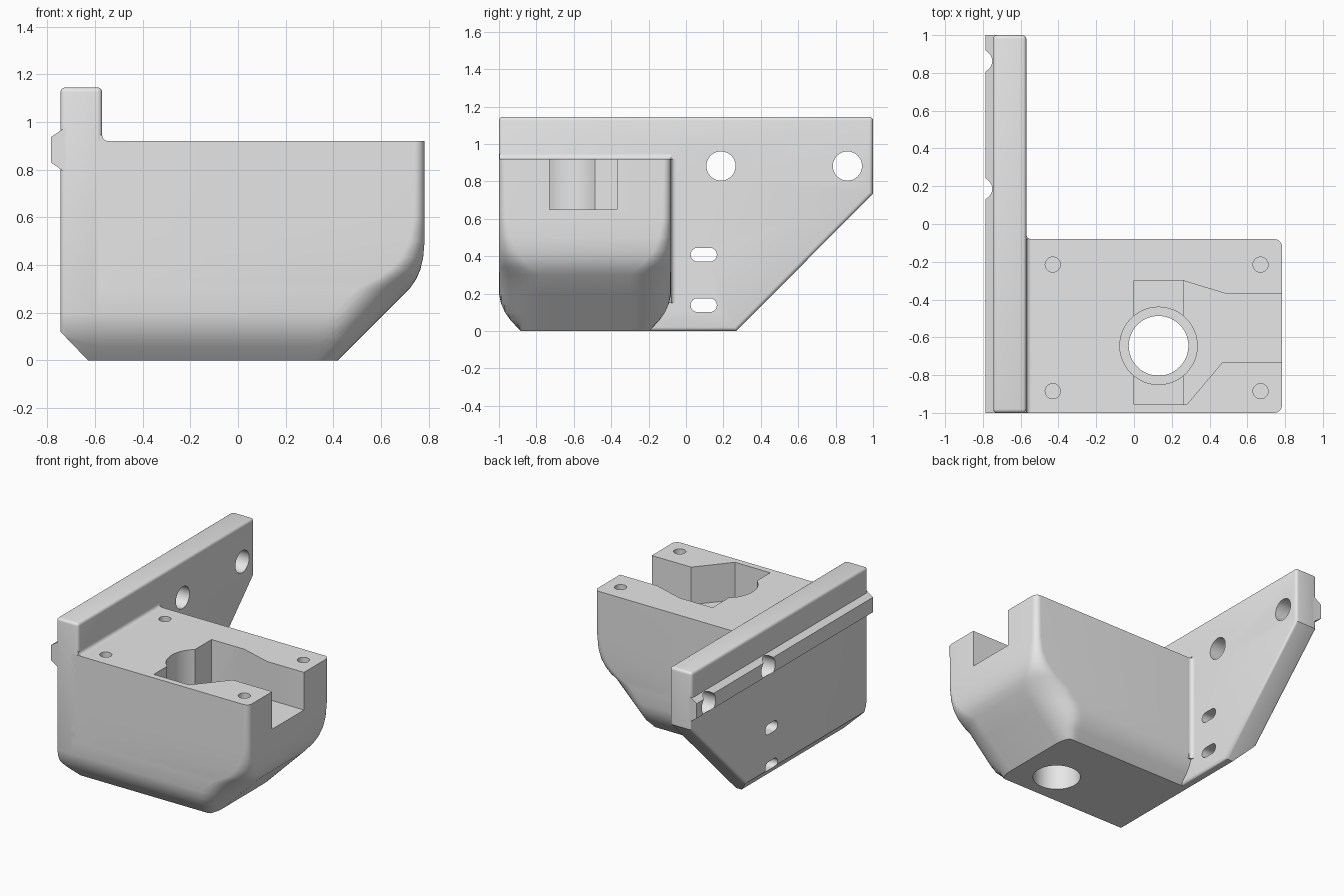
import bpy, bmesh
from math import sin, cos, pi, radians

old = bpy.data.objects.get("Cube")
if old:
    bpy.data.objects.remove(old, do_unlink=True)

grey = bpy.data.materials.new("light_grey")
grey.use_nodes = True
grey.diffuse_color = (0.8, 0.8, 0.8, 1)
grey.node_tree.nodes["Principled BSDF"].inputs["Base Color"].default_value = (0.8, 0.8, 0.8, 1)


def loft(name, rings):
    """Closed solid through a list of equal-length rings."""
    bm = bmesh.new()
    loops = [[bm.verts.new(p) for p in ring] for ring in rings]
    n = len(loops[0])
    for low, high in zip(loops, loops[1:]):
        for i in range(n):
            j = (i + 1) % n
            bm.faces.new((low[i], low[j], high[j], high[i]))
    bm.faces.new(loops[0])
    bm.faces.new(loops[-1])
    bmesh.ops.recalc_face_normals(bm, faces=bm.faces)
    mesh = bpy.data.meshes.new(name)
    bm.to_mesh(mesh)
    bm.free()
    mesh.materials.append(grey)
    obj = bpy.data.objects.new(name, mesh)
    bpy.context.collection.objects.link(obj)
    return obj


def prism(name, pts, axis, start, end):
    """Extrude a 2D outline along x, y or z."""
    place = {"x": lambda u, v, t: (t, u, v),
             "y": lambda u, v, t: (u, t, v),
             "z": lambda u, v, t: (u, v, t)}[axis]
    return loft(name, [[place(u, v, t) for u, v in pts] for t in (start, end)])


def arc(cx, cy, r, a, b, steps):
    return [(cx + r * cos(radians(a + (b - a) * i / steps)),
             cy + r * sin(radians(a + (b - a) * i / steps))) for i in range(steps + 1)]


def circle(cx, cy, r):
    return arc(cx, cy, r, 0, 360, 48)[:-1]


def apply(obj, mod):
    bpy.ops.object.select_all(action="DESELECT")
    bpy.context.view_layer.objects.active = obj
    obj.select_set(True)
    bpy.ops.object.modifier_apply(modifier=mod.name)


def cut(obj, *args):
    """Subtract a prism from obj."""
    cutter = prism("cutter", *args)
    mod = obj.modifiers.new("cut", "BOOLEAN")
    mod.operation = "DIFFERENCE"
    mod.solver = "EXACT"
    mod.object = cutter
    apply(obj, mod)
    bpy.data.objects.remove(cutter, do_unlink=True)


def smooth(obj):
    bpy.ops.object.select_all(action="DESELECT")
    bpy.context.view_layer.objects.active = obj
    obj.select_set(True)
    bpy.ops.object.shade_smooth_by_angle(angle=radians(30))


# Rounded lower edge shared by plate and housing: (height, inset)
LOWER = [(0, .115), (.06, .06), (.1, .032), (.15, .01), (.2, 0)]
FRONT, BACK, TOP = -1.0, -.08, .92
OUTER, INNER = -.745, -.57

# Mounting plate with softened edges
outline = [(FRONT + inset, z) for z, inset in reversed(LOWER)]
outline += [(.27, 0), (1, .735), (1, 1.145), (FRONT, 1.145)]
plate = prism("mounting_plate", outline, "x", OUTER, INNER)
bevel = plate.modifiers.new("soft_edges", "BEVEL")
bevel.width = .02
bevel.segments = 4
bevel.limit_method = "ANGLE"
bevel.angle_limit = radians(60)
apply(plate, bevel)

# Chamfer along the plate's outer foot
cut(plate, [(-.534, -.1), (-.845, .224), (-.845, -.1)], "y", -1.2, 1.2)

# Locating ridge on the outer face
ridge = prism("locating_ridge", [(-.72, .785), (-.785, .83), (-.785, .937), (-.72, .98)],
              "y", -1, 1)

# Bolt holes through plate and ridge, and slots through the plate
for y in (.187, .863):
    for part in (plate, ridge):
        cut(part, circle(y, .882, .078), "x", -1, -.4)
for z in (.408, .138):
    slot = arc(.128, z, .037, -90, 90, 12) + arc(.062, z, .037, 90, 270, 12)
    cut(plate, slot, "x", -1, -.4)

# Housing: sections of (height, side inset, outer reach, corner radius)
sections = [(z, inset, .42 + z, .22) for z, inset in LOWER]
sections += [(.3, 0, .72, .22), (.34, 0, .748, .17), (.38, 0, .765, .13),
             (.43, 0, .777, .095), (.5, 0, .783, .065), (.6, 0, .783, .045),
             (TOP, 0, .783, .04)]
mid, half = (FRONT + BACK) / 2, (BACK - FRONT) / 2
rings = []
for z, inset, reach, r in sections:
    h = half - inset
    corner = (arc(reach - r, r - half, r, -90, 0, 10)
              + arc(reach - r, half - r, r, 0, 90, 10))
    pts = [(-.62, -h)] + corner + [(-.62, h)]
    rings.append([(x, mid + max(-h, min(h, y)), z) for x, y in pts])
housing = loft("housing", rings)

# Open pocket, deeper cross channel, counterbore and through hole
cut(housing, [(0, -.30), (.26, -.30), (.49, -.37), (.9, -.37),
              (.9, -.73), (.47, -.73), (.28, -.955), (0, -.955)], "z", .65, 1.1)
cut(housing, [(0, -.30), (.26, -.30), (.26, -.955), (0, -.955)], "z", .55, 1.1)
cut(housing, circle(.13, -.645, .205), "z", .4, 1.1)
cut(housing, circle(.13, -.645, .158), "z", -.1, 1.1)

# Blind screw holes in the housing top
for x in (-.43, .67):
    for y in (-.215, -.885):
        cut(housing, circle(x, y, .04), "z", .62, 1.1)

# Small concave fillets where housing meets plate
f = .025


def cove(v):
    curve = arc(INNER + f, v + f, f, 270, 180, 6)
    return [(INNER - .02, v - .02), (INNER + f, v - .02)] + curve + [(INNER - .02, v + f)]


top_fillet = prism("top_fillet", cove(TOP), "y", FRONT + .002, BACK)
back_fillet = prism("back_fillet", cove(BACK), "z", .15, TOP)

for part in (plate, ridge, housing, top_fillet, back_fillet):
    smooth(part)
